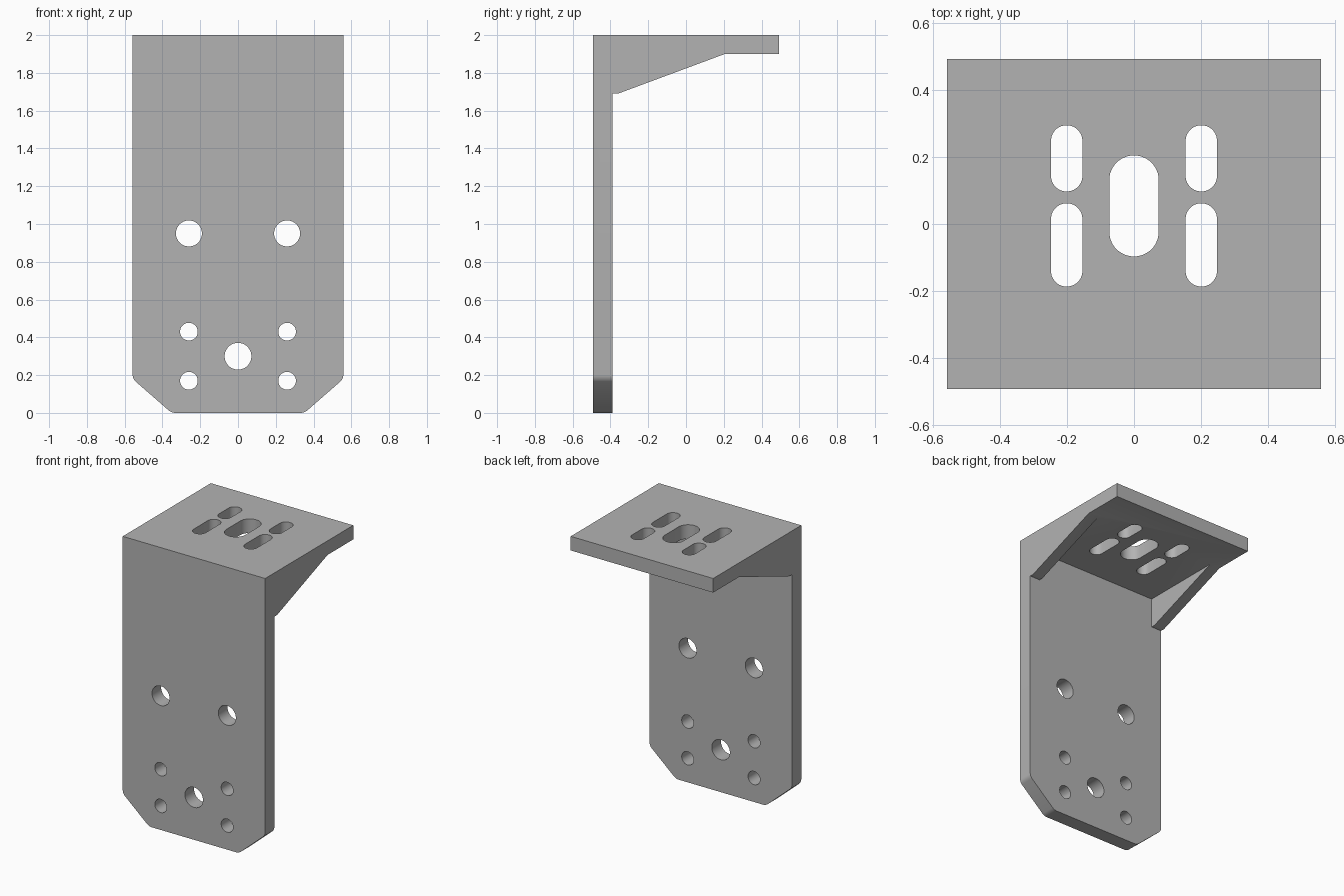
import bpy, bmesh, math

cube = bpy.data.objects.get("Cube")
if cube:
    bpy.data.objects.remove(cube, do_unlink=True)

HALF_W, BACK, FRONT, WALL = 0.558, 0.493, -0.493, -0.39

grey = bpy.data.materials.new("plain grey")
grey.use_nodes = True
colour = (0.45, 0.45, 0.45, 1)
grey.diffuse_color = colour
grey.node_tree.nodes["Principled BSDF"].inputs["Base Color"].default_value = colour


def prism(name, pts, axis, lo, hi, round_below=None):
    """Extrude a 2D outline along an axis, optionally rounding its low corners."""
    place = {"x": lambda a, b, d: (d, a, b),
             "y": lambda a, b, d: (a, d, b),
             "z": lambda a, b, d: (a, b, d)}[axis]
    bm = bmesh.new()
    ends = [[bm.verts.new(place(a, b, d)) for a, b in pts] for d in (lo, hi)]
    for ring in ends:
        bm.faces.new(ring)
    n = len(pts)
    for i in range(n):
        j = (i + 1) % n
        bm.faces.new((ends[0][i], ends[0][j], ends[1][j], ends[1][i]))
    if round_below is not None:
        corners = [e for e in bm.edges
                   if abs(e.verts[0].co.y - e.verts[1].co.y) > 0.01
                   and e.verts[0].co.z < round_below]
        bmesh.ops.bevel(bm, geom=corners, offset=0.02, segments=4,
                        profile=0.5, affect="EDGES")
    bmesh.ops.recalc_face_normals(bm, faces=bm.faces[:])
    mesh = bpy.data.meshes.new(name)
    bm.to_mesh(mesh)
    bm.free()
    mesh.materials.append(grey)
    ob = bpy.data.objects.new(name, mesh)
    bpy.context.collection.objects.link(ob)
    return ob


def slot(x, low, high, r, n=16):
    """Round-ended outline; a plain circle when low and high are 2r apart."""
    pts = []
    for i in range(2 * n):
        t = (i + 0.5) * math.pi / n
        centre = high - r if i < n else low + r
        pts.append((x + r * math.cos(t), centre + r * math.sin(t)))
    return pts


def combine(base, other, operation):
    mod = base.modifiers.new("combine", "BOOLEAN")
    mod.operation = operation
    mod.solver = "EXACT"
    mod.object = other
    bpy.context.view_layer.objects.active = base
    bpy.ops.object.modifier_apply(modifier=mod.name)
    bpy.data.objects.remove(other, do_unlink=True)


# Upright wall with clipped, softened lower corners
right_edge = [(0.352, 0), (HALF_W, 0.18), (HALF_W, 2)]
outline = right_edge + [(-x, z) for x, z in reversed(right_edge)]
bracket = prism("mounting_bracket", outline, "y", FRONT, WALL, round_below=0.3)

# Horizontal shelf
shelf = [(-HALF_W, FRONT), (HALF_W, FRONT), (HALF_W, BACK), (-HALF_W, BACK)]
combine(bracket, prism("shelf", shelf, "z", 1.9, 2), "UNION")

# Sloping side gussets
gusset = [(-0.44, 1.69), (-0.36, 1.69), (0.27, 1.924), (0.27, 1.95), (-0.44, 1.95)]
for lo, hi in ((-HALF_W, -0.478), (0.478, HALF_W)):
    combine(bracket, prism("gusset", gusset, "x", lo, hi), "UNION")

# Round holes through the wall: x, z, radius
holes = [(0, 0.30, 0.071)]
for side in (-1, 1):
    holes += [(side * 0.26, 0.95, 0.069),
              (side * 0.26, 0.43, 0.047),
              (side * 0.26, 0.17, 0.047)]
for x, z, r in holes:
    combine(bracket, prism("hole", slot(x, z - r, z + r, r), "y", -0.6, -0.3), "DIFFERENCE")

# Long slots through the shelf: x, low y, high y, radius
slots = [(0, -0.097, 0.205, 0.074)]
for side in (-1, 1):
    slots += [(side * 0.201, 0.097, 0.295, 0.047),
              (side * 0.201, -0.187, 0.062, 0.047)]
for args in slots:
    combine(bracket, prism("slot", slot(*args), "z", 1.8, 2.1), "DIFFERENCE")

# Single colour, smooth hole walls, crisp edges
for face in bracket.data.polygons:
    face.material_index = 0
bpy.ops.object.select_all(action="DESELECT")
bracket.select_set(True)
bpy.context.view_layer.objects.active = bracket
bpy.ops.object.shade_smooth_by_angle(angle=math.radians(30))
